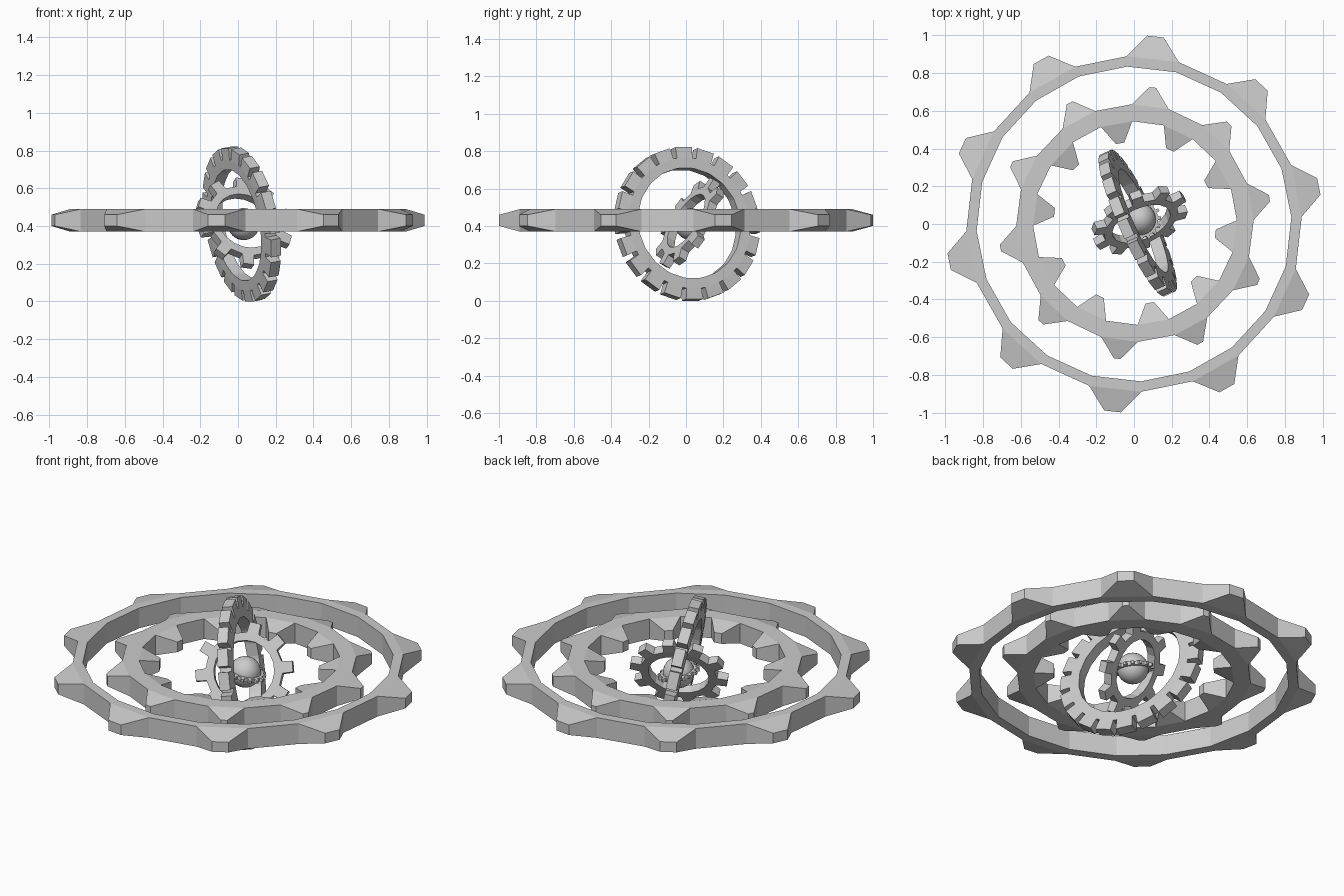
import bpy, bmesh
from math import cos, sin, pi, radians
from mathutils import Vector

if "Cube" in bpy.data.objects:
    bpy.data.objects.remove(bpy.data.objects["Cube"])


def gear(name, loc, normal, r_in, r_out, height, teeth, frac=0.5, phase=0.0,
         tip=None, tip_w=0.1, tip_h=0.06, in_tip=None, in_w=0.05, in_h=0.05):
    """Faceted ring; alternate outer faces grow teeth, the others may grow inner teeth."""
    bm = bmesh.new()
    step = 2 * pi / teeth
    angs = []
    for i in range(teeth):
        c = phase + i * step
        angs += [c - step * frac / 2, c + step * frac / 2]
    h = height / 2
    cols = [[bm.verts.new((r * cos(a), r * sin(a), z))
             for r, z in ((r_in, -h), (r_out, -h), (r_out, h), (r_in, h))] for a in angs]

    def tooth(base, a, r, w, th):
        m, t = Vector((cos(a), sin(a), 0)), Vector((-sin(a), cos(a), 0))
        end = [bm.verts.new(m * r + t * (s * w / 2) + Vector((0, 0, k * th / 2)))
               for s, k in ((-1, -1), (1, -1), (1, 1), (-1, 1))]
        bm.faces.new(end)
        for k in range(4):
            bm.faces.new((base[k], base[k - 3], end[k - 3], end[k]))

    n = len(cols)
    for i in range(n):
        p, q = cols[i], cols[(i + 1) % n]
        bm.faces.new((p[0], q[0], q[1], p[1]))
        bm.faces.new((p[3], p[2], q[2], q[3]))
        outer, inner = (p[1], q[1], q[2], p[2]), (p[0], q[0], q[3], p[3])
        mid = phase + (i // 2) * step + (step / 2 if i % 2 else 0)
        if i % 2 == 0 and tip:
            tooth(outer, mid, tip, tip_w, tip_h)
        else:
            bm.faces.new(outer)
        if i % 2 and in_tip:
            tooth(inner, mid, in_tip, in_w, in_h)
        else:
            bm.faces.new(inner)
    bmesh.ops.recalc_face_normals(bm, faces=bm.faces[:])
    me = bpy.data.meshes.new(name)
    bm.to_mesh(me)
    bm.free()
    ob = bpy.data.objects.new(name, me)
    bpy.context.collection.objects.link(ob)
    ob.location = loc
    ob.rotation_euler = Vector(normal).to_track_quat('Z', 'Y').to_euler()
    return ob


UP = (0, 0, 1)


def flat(ob):
    # keep the horizontal rings aligned with the world axes
    ob.rotation_euler = (0, 0, 0)


# Two flat outer rings
flat(gear("outer_ring", (0, 0, 0.43), UP, 0.835, 0.89, 0.12, 10, phase=radians(83.5),
          tip=1.0, tip_w=0.09, tip_h=0.06))
flat(gear("spiked_ring", (0.005, 0.005, 0.43), UP, 0.54, 0.63, 0.12, 10, phase=radians(82.5),
          tip=0.725, tip_w=0.035, tip_h=0.06, in_tip=0.43, in_w=0.045, in_h=0.06))

# Upright notched ring
gear("upright_ring", (0.02, 0.005, 0.41), (0.895, 0.405, 0.17), 0.30, 0.355, 0.065, 20,
     frac=0.8, tip=0.412, tip_w=0.098, tip_h=0.058)

# Leaning cog
gear("leaning_cog", (0.03, 0.02, 0.415), (0.355, -0.79, 0.5), 0.165, 0.21, 0.05, 10,
     phase=radians(10), tip=0.265, tip_w=0.06, tip_h=0.045)

# Tiny cog hugging the core
gear("core_cog", (0.03, 0.025, 0.41), (0.2, 0.1, 0.97), 0.085, 0.098, 0.022, 16,
     tip=0.115, tip_w=0.015, tip_h=0.016)

# Core ball
bpy.ops.mesh.primitive_uv_sphere_add(segments=32, ring_count=16, radius=0.085,
                                     location=(0.03, 0.025, 0.41))
bpy.context.object.name = "core_ball"
bpy.ops.object.shade_smooth()
